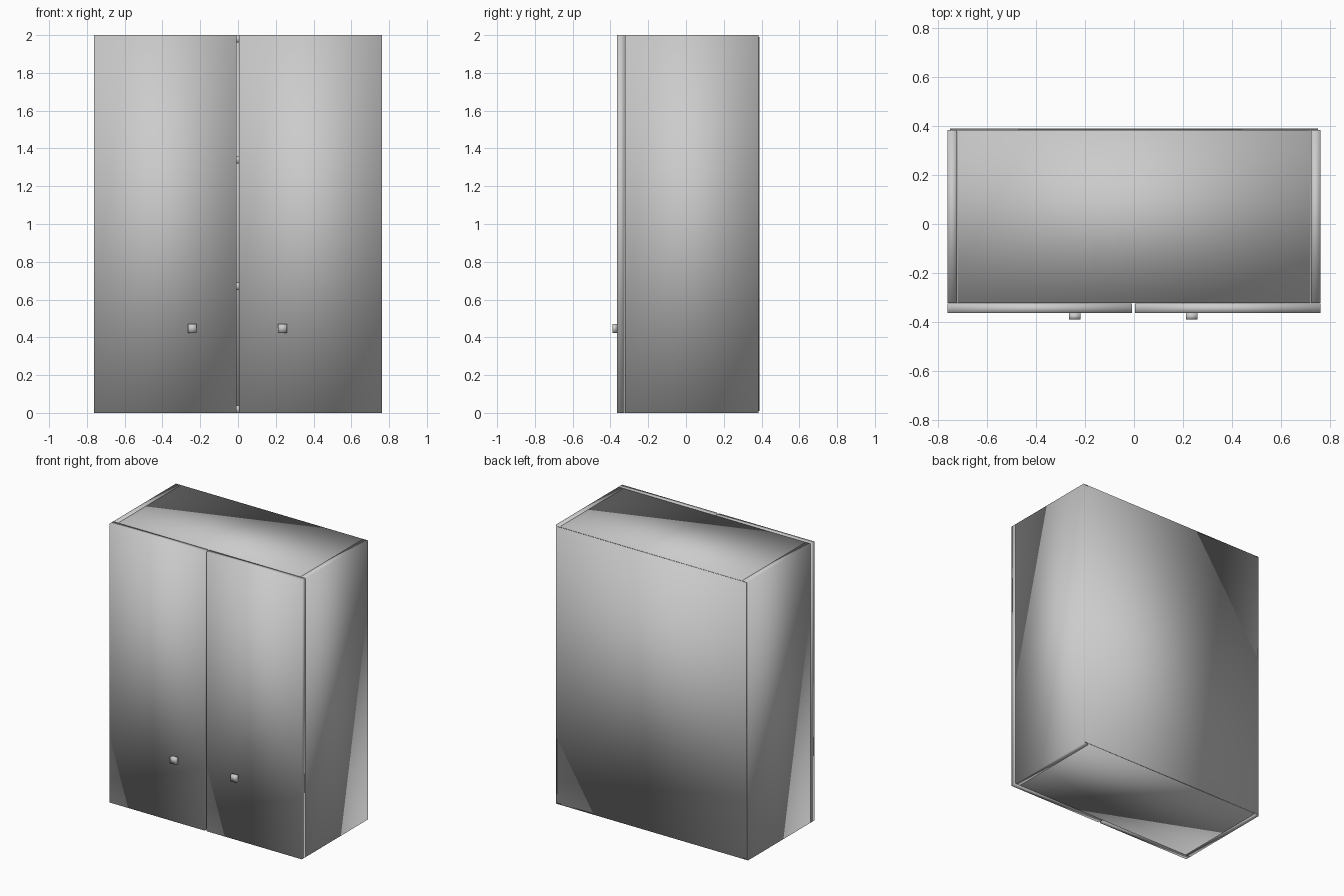
import bpy
import bmesh
from mathutils import Vector

cube = bpy.data.objects.get("Cube")
if cube:
    bpy.data.objects.remove(cube, do_unlink=True)

# Single painted finish
grey = bpy.data.materials.new("light_grey")
grey.use_nodes = True
colour = (0.6, 0.6, 0.6, 1)
grey.diffuse_color = colour
grey.node_tree.nodes["Principled BSDF"].inputs["Base Color"].default_value = colour


def panel(name, low, high):
    """Softly shaded box between two opposite corners."""
    low, high = Vector(low), Vector(high)
    bm = bmesh.new()
    bmesh.ops.create_cube(bm, size=1)
    bmesh.ops.scale(bm, vec=high - low, verts=bm.verts)
    for face in bm.faces:
        face.smooth = True
    mesh = bpy.data.meshes.new(name)
    bm.to_mesh(mesh)
    bm.free()
    mesh.materials.append(grey)
    obj = bpy.data.objects.new(name, mesh)
    obj.location = (low + high) / 2
    bpy.context.collection.objects.link(obj)
    return obj


WIDTH, HEIGHT, BOARD = 0.762, 2.0, 0.04
FRONT, BACK = -0.323, 0.385
INNER = WIDTH - BOARD

# Carcass sides
panel("right_side", (-WIDTH, FRONT, 0), (-INNER - 0.001, BACK, HEIGHT))
panel("left_side", (INNER + 0.001, FRONT, 0), (WIDTH, BACK, HEIGHT))

# Bottom, two shelves and top
for name, z in (("bottom_board", 0), ("lower_shelf", 0.65),
                ("upper_shelf", 1.32), ("top_board", HEIGHT - BOARD)):
    panel(name, (-INNER, FRONT, z), (INNER, BACK, z + BOARD))

# Thin back sheet
panel("back_sheet", (-WIDTH + 0.01, BACK, 0.01), (WIDTH - 0.01, BACK + 0.005, HEIGHT - 0.01))

# Doors with a narrow gap between them
DOOR_FRONT, DOOR_BACK = -0.365, -0.326
panel("right_door", (-WIDTH, DOOR_FRONT, 0), (-0.008, DOOR_BACK, HEIGHT))
panel("left_door", (0.004, DOOR_FRONT, 0), (WIDTH, DOOR_BACK, HEIGHT))

# Small square knobs
for name, x in (("right_knob", -0.242), ("left_knob", 0.236)):
    panel(name, (x - 0.023, -0.39, 0.424), (x + 0.023, DOOR_FRONT, 0.47))
